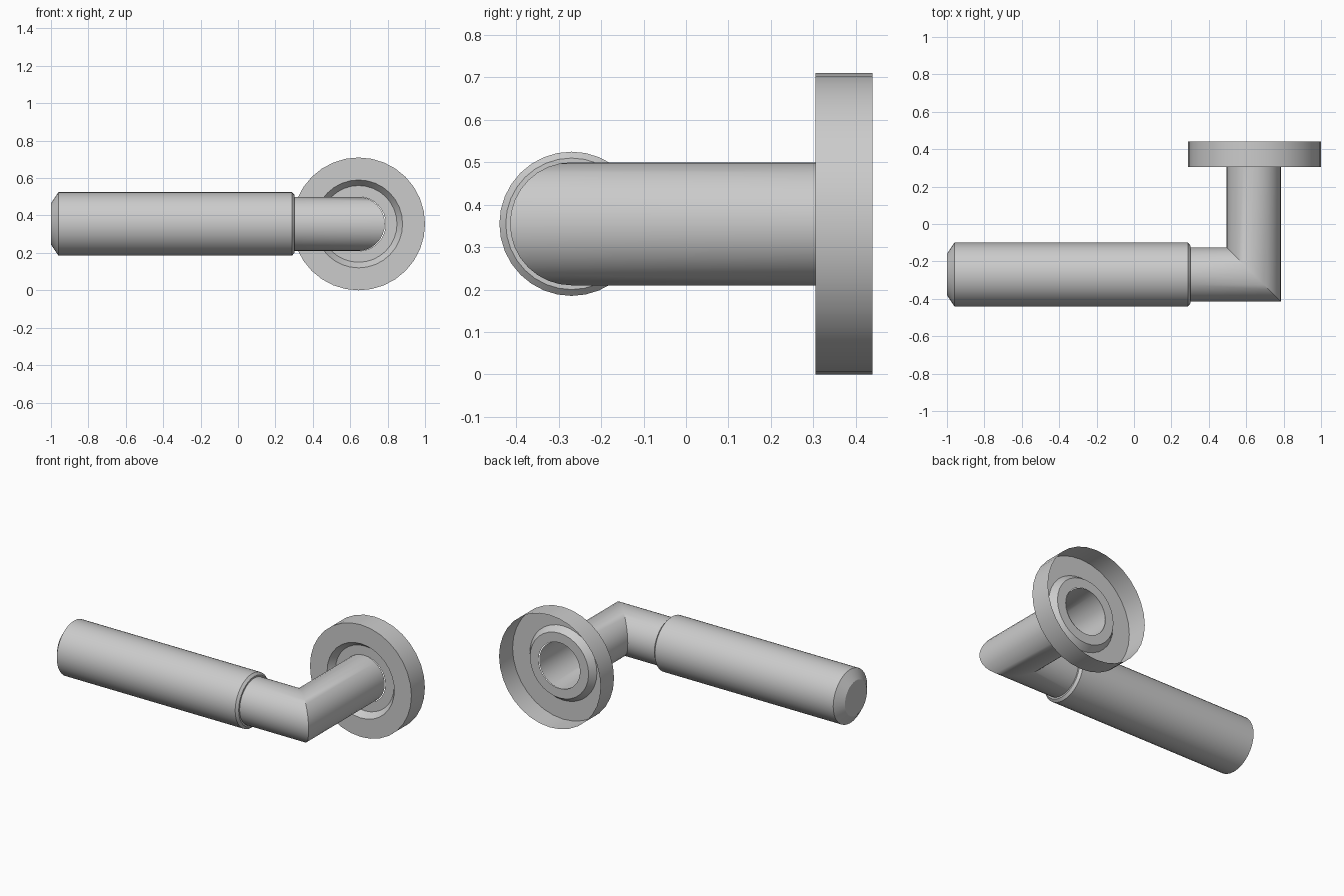
import bpy, bmesh, math
from mathutils import Vector

if "Cube" in bpy.data.objects:
    bpy.data.objects.remove(bpy.data.objects["Cube"])

SEG = 32
ZC = 0.355               # height of every axis
XC, YC = 0.64, -0.27     # neck axis x, grip axis y
TUBE_R = 0.145

metal = bpy.data.materials.new("satin_grey")
metal.diffuse_color = (0.6, 0.6, 0.6, 1)
metal.use_nodes = True
metal.node_tree.nodes["Principled BSDF"].inputs["Base Color"].default_value = metal.diffuse_color


def loft(name, rings, cap_start=False):
    """Skin a list of rings of points; outward normals along the ring order."""
    bm = bmesh.new()
    loops = [[bm.verts.new(p) for p in ring] for ring in rings]
    for a, b in zip(loops, loops[1:]):
        for i in range(SEG):
            j = (i + 1) % SEG
            bm.faces.new((a[i], a[j], b[j], b[i]))
    if cap_start:
        bm.faces.new(loops[0][::-1])
    me = bpy.data.meshes.new(name)
    bm.to_mesh(me)
    bm.free()
    me.materials.append(metal)
    ob = bpy.data.objects.new(name, me)
    bpy.context.collection.objects.link(ob)
    bpy.ops.object.select_all(action='DESELECT')
    ob.select_set(True)
    bpy.context.view_layer.objects.active = ob
    bpy.ops.object.shade_smooth_by_angle(angle=math.radians(30))
    return ob


def circle(r):
    return [(r * math.cos(2 * math.pi * i / SEG), r * math.sin(2 * math.pi * i / SEG))
            for i in range(SEG)]


# Grip: chamfered bar along x, closed at the far end
grip = [(-1.0, 0.11), (-0.96, 0.17), (0.288, 0.17), (0.302, 0.155), (0.302, TUBE_R)]
loft("grip", [[Vector((x, YC + a, ZC + b)) for a, b in circle(r)] for x, r in grip],
     cap_start=True)

# Neck: mitred tube from the grip to the rose, open at the back
c = circle(TUBE_R)
loft("neck", [
    [Vector((0.302, YC + a, ZC + b)) for a, b in c],
    [Vector((XC - a, YC + a, ZC + b)) for a, b in c],
    [Vector((XC - a, 0.345, ZC + b)) for a, b in c],
])

# Rose: thin dished plate with a rim, hollow at the back
rose = [(0.345, TUBE_R), (0.345, 0.205), (0.305, 0.235), (0.305, 0.355), (0.44, 0.355)]
loft("rose", [[Vector((XC + 0.005 - a, y, ZC + b)) for a, b in circle(r)] for y, r in rose])
